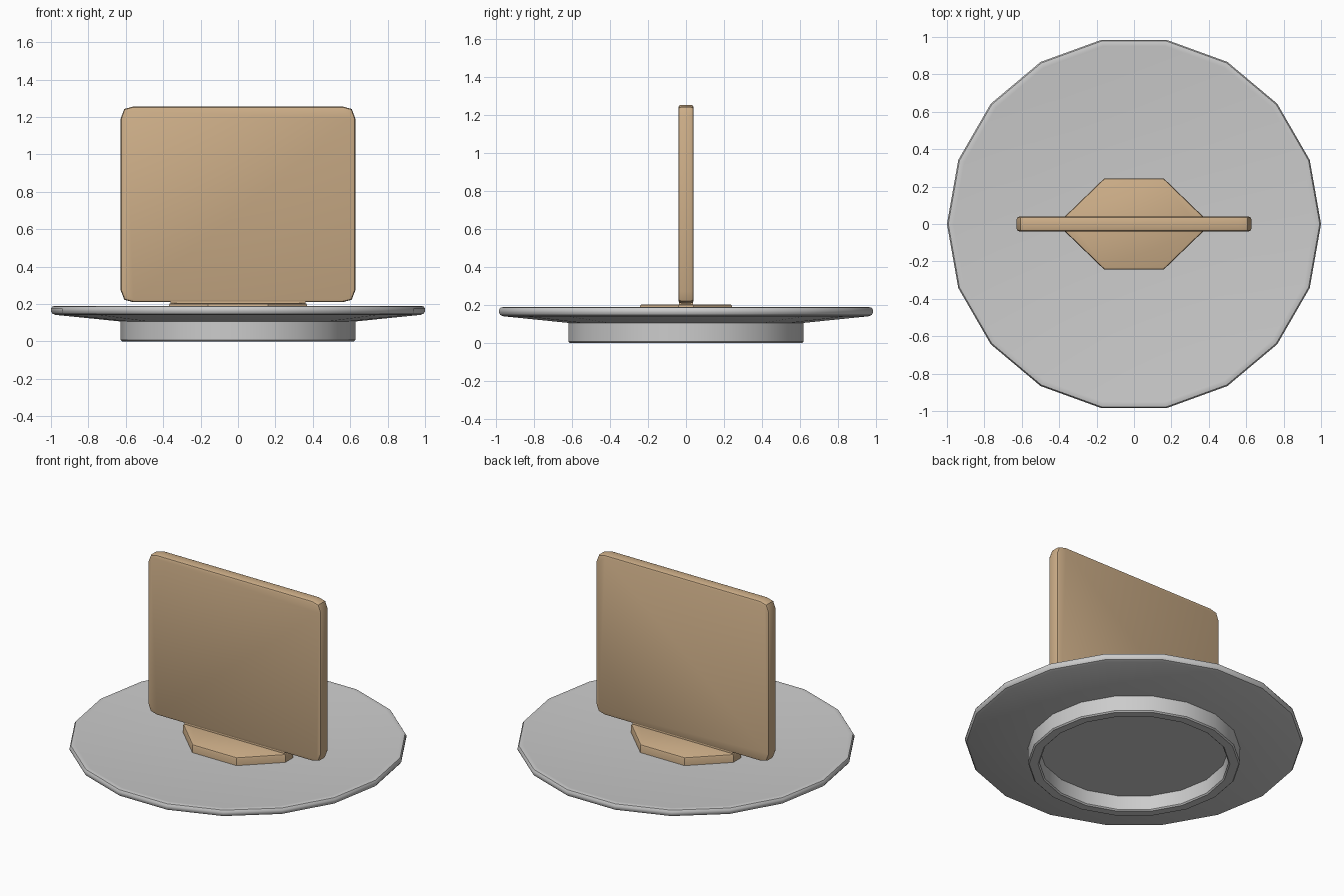
import bpy, bmesh, math

if "Cube" in bpy.data.objects:
    bpy.data.objects.remove(bpy.data.objects["Cube"])

SIDES = 18

tan = bpy.data.materials.new("tan")
tan.diffuse_color = (0.62, 0.43, 0.25, 1)
tan.use_nodes = True
tan.node_tree.nodes["Principled BSDF"].inputs["Base Color"].default_value = tan.diffuse_color


def finish(name, bm, mat=None):
    bmesh.ops.recalc_face_normals(bm, faces=bm.faces)
    me = bpy.data.meshes.new(name)
    bm.to_mesh(me)
    bm.free()
    ob = bpy.data.objects.new(name, me)
    bpy.context.collection.objects.link(ob)
    if mat:
        me.materials.append(mat)
    bpy.ops.object.select_all(action='DESELECT')
    ob.select_set(True)
    bpy.context.view_layer.objects.active = ob
    bpy.ops.object.shade_smooth_by_angle(angle=math.radians(35))
    return ob


def lathe(name, profile):
    """Revolve (radius, z) points; the first and last rings are capped."""
    bm = bmesh.new()
    rings = []
    for r, z in profile:
        rings.append([bm.verts.new((r * math.cos(2 * math.pi * i / SIDES),
                                    r * math.sin(2 * math.pi * i / SIDES), z))
                      for i in range(SIDES)])
    for a, b in zip(rings, rings[1:]):
        for i in range(SIDES):
            j = (i + 1) % SIDES
            bm.faces.new((a[i], a[j], b[j], b[i]))
    bm.faces.new(rings[0])
    bm.faces.new(rings[-1])
    return finish(name, bm)


def slab(name, outline, depth, bevel, both=True):
    """Extrude an outline by depth, then round its rims."""
    bm = bmesh.new()
    face = bm.faces.new([bm.verts.new(p) for p in outline])
    ext = bmesh.ops.extrude_face_region(bm, geom=[face])
    new = [v for v in ext["geom"] if isinstance(v, bmesh.types.BMVert)]
    bmesh.ops.translate(bm, verts=new, vec=depth)
    bm.normal_update()
    top = set(new)
    rims = [e for e in bm.edges
            if all(v in top for v in e.verts)
            or (both and not any(v in top for v in e.verts))]
    bmesh.ops.bevel(bm, geom=rims, offset=bevel, segments=2,
                    profile=0.5, affect='EDGES')
    return finish(name, bm, tan)


# dished round plate with a hollow ring foot
lathe("base_plate", [
    (0.56, 0.10), (0.56, 0.008), (0.568, 0.0), (0.62, 0.0), (0.628, 0.008),
    (0.628, 0.107), (0.975, 0.142), (0.992, 0.148), (1.0, 0.16),
    (1.0, 0.175), (0.993, 0.187), (0.98, 0.19), (0.965, 0.189), (0.60, 0.152)])

# eight-sided foot of the card, sitting in the dish
quarter = [(0.37, 0.04), (0.16, 0.243)]
half = quarter + [(-x, y) for x, y in reversed(quarter)]
octagon = half + [(-x, -y) for x, y in half]
slab("card_foot", [(x, y, 0.145) for x, y in octagon],
     (0, 0, 0.06), 0.012, both=False)

# upright card with clipped corners
corner = [(0.627, 0.46), (0.608, 0.51), (0.56, 0.523)]
right = [(x, -z) for x, z in reversed(corner)] + corner
outline = right + [(-x, z) for x, z in reversed(right)]
slab("upright_card", [(x, -0.04, 0.733 + z) for x, z in outline],
     (0, 0.08, 0), 0.014)

# short neck joining card and foot
slab("card_neck", [(-0.36, -0.036, 0.19), (0.36, -0.036, 0.19),
                   (0.36, 0.036, 0.19), (-0.36, 0.036, 0.19)],
     (0, 0, 0.04), 0.003, both=False)
